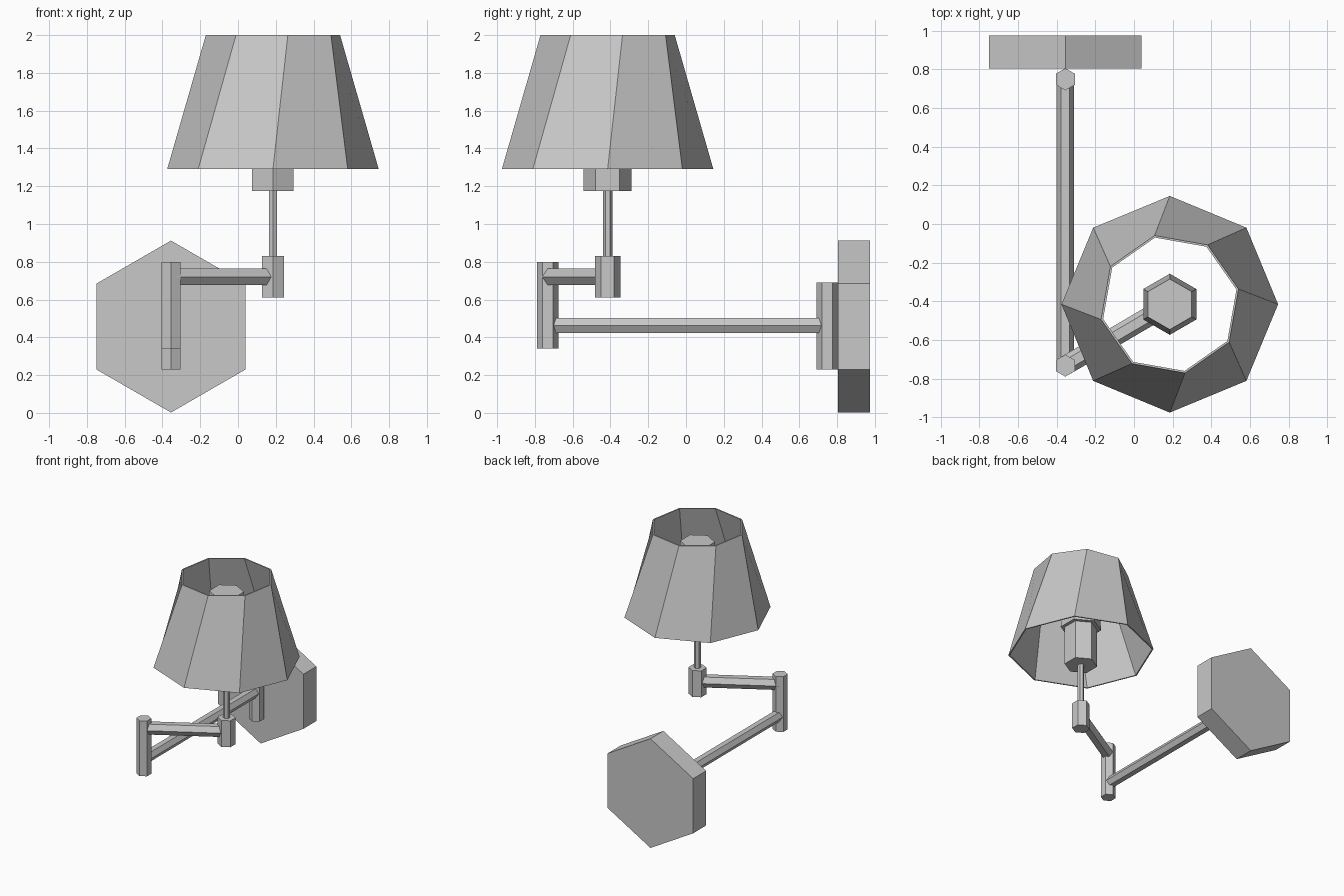
import bpy
import bmesh
from math import cos, sin, pi, radians
from mathutils import Vector, Matrix

cube = bpy.data.objects.get("Cube")
if cube:
    bpy.data.objects.remove(cube, do_unlink=True)

# Single grey material
grey = bpy.data.materials.new("grey metal")
grey.use_nodes = True
colour = (0.58, 0.58, 0.58, 1.0)
grey.diffuse_color = colour
grey.node_tree.nodes["Principled BSDF"].inputs["Base Color"].default_value = colour


def finish(name, bm):
    bmesh.ops.recalc_face_normals(bm, faces=bm.faces)
    mesh = bpy.data.meshes.new(name)
    bm.to_mesh(mesh)
    bm.free()
    mesh.materials.append(grey)
    obj = bpy.data.objects.new(name, mesh)
    bpy.context.collection.objects.link(obj)
    return obj


def hex_rod(name, start, end, r1, r2=None, spin=0.0):
    """Capped six-sided rod between two points."""
    start, end = Vector(start), Vector(end)
    axis = end - start
    if abs(axis.z) > 0.99 * axis.length:
        turn = Matrix.Identity(4)
    else:
        # Horizontal rod: local x stays level, local y points up
        z = axis.normalized()
        y = Vector((0, 0, 1))
        x = y.cross(z)
        turn = Matrix((x, y, z)).transposed().to_4x4()
    bm = bmesh.new()
    bmesh.ops.create_cone(
        bm, cap_ends=True, segments=6, radius1=r1,
        radius2=r1 if r2 is None else r2, depth=axis.length,
        matrix=Matrix.Translation((start + end) / 2) @ turn @ Matrix.Rotation(radians(spin), 4, 'Z'))
    # Put a corner on local y, then let spin change it
    first = (turn.inverted() @ (bm.verts[:][0].co - start).to_4d()).to_3d()
    off = (pi / 2 + radians(spin)) - (Vector((first.x, first.y)).angle_signed(Vector((1, 0))))
    bmesh.ops.rotate(bm, verts=bm.verts, cent=start,
                     matrix=turn.to_3x3() @ Matrix.Rotation(off, 3, 'Z') @ turn.to_3x3().inverted())
    return finish(name, bm)


LX, LY = 0.185, -0.415      # lamp axis
PX, EY, WY = -0.355, -0.732, 0.748   # arm x, elbow y, wall post y

# Wall plate and swing arm
hex_rod("wall_plate", (PX, 0.975, 0.457), (PX, 0.805, 0.457), 0.455)
hex_rod("wall_post", (PX, WY, 0.23), (PX, WY, 0.69), 0.057)
hex_rod("long_arm", (PX, WY, 0.463), (PX, EY, 0.463), 0.045, spin=30)
hex_rod("elbow_post", (PX, EY, 0.34), (PX, EY, 0.80), 0.057)
hex_rod("short_arm", (PX, EY, 0.72), (LX, LY, 0.72), 0.05, spin=30)

# Lamp holder
hex_rod("holder_hub", (LX, LY, 0.61), (LX, LY, 0.83), 0.068)
hex_rod("stem", (LX, LY, 0.82), (LX, LY, 1.18), 0.025)
hex_rod("socket", (LX, LY, 1.175), (LX, LY, 1.52), 0.127)
hex_rod("bulb", (LX, LY, 1.50), (LX, LY, 1.88), 0.158, 0.131)

# Eight-sided shade, open at both ends, its top ring turned slightly
bm = bmesh.new()
rings = []
for radius, z, twist in ((0.56, 1.29, 0), (0.364, 2.0, 12.5), (0.353, 2.0, 12.5), (0.549, 1.29, 0)):
    rings.append([bm.verts.new((LX + radius * cos(k * pi / 4 + radians(twist)),
                                LY + radius * sin(k * pi / 4 + radians(twist)), z))
                  for k in range(8)])
for i in range(4):
    a, b = rings[i], rings[(i + 1) % 4]
    for k in range(8):
        n = (k + 1) % 8
        bm.faces.new((a[k], a[n], b[n], b[k]))
finish("lamp_shade", bm)
